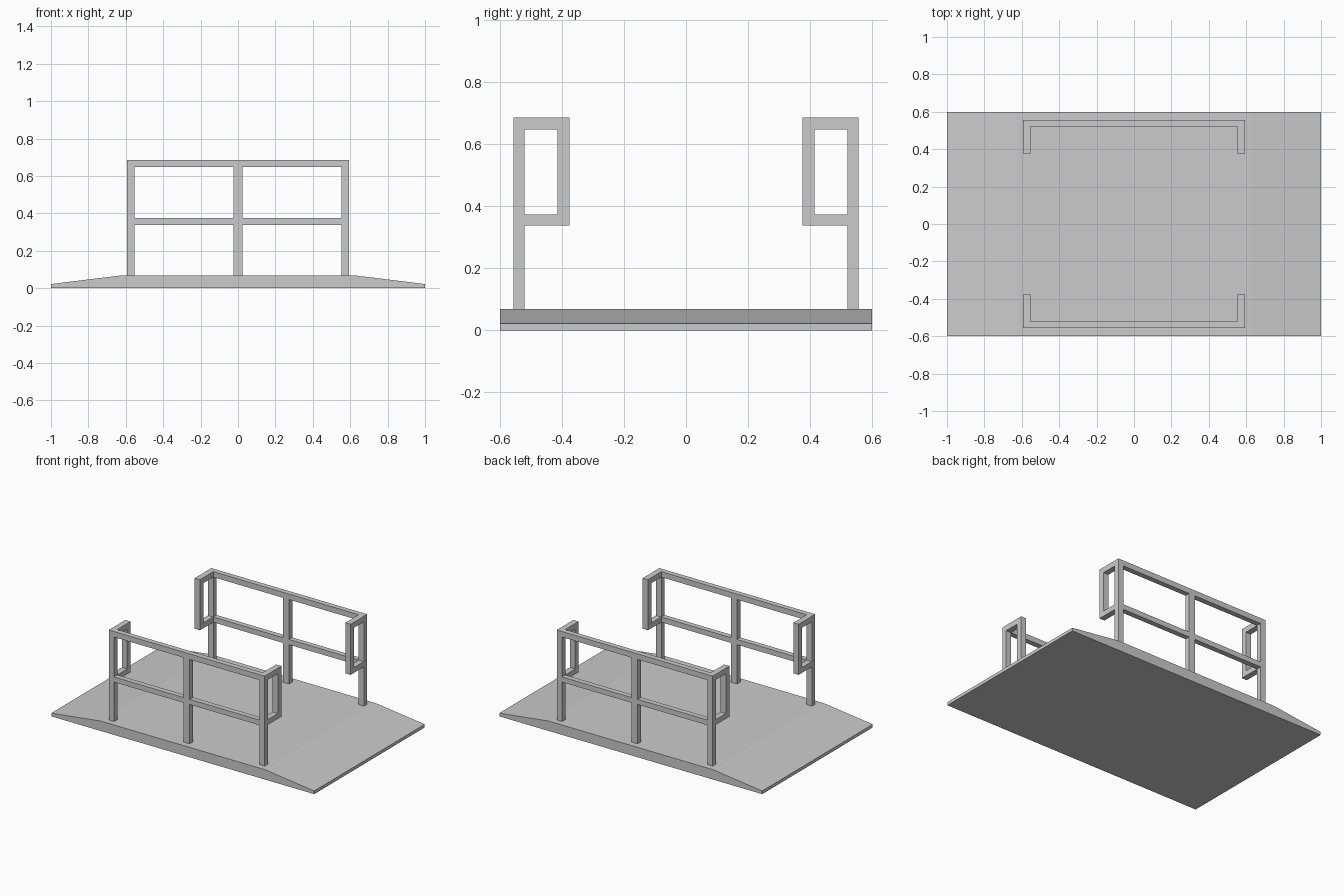
import bpy, bmesh

if "Cube" in bpy.data.objects:
    bpy.data.objects.remove(bpy.data.objects["Cube"])

DECK_Z, TOP = 0.068, 0.686
T = 0.038                      # bar thickness
X_OUT, X_IN = 0.593, 0.553     # end post faces
Y_OUT, Y_IN = 0.557, 0.521     # railing faces
Y_END = 0.376                  # inner tip of the return loops
MID_LO, MID_HI = 0.338, 0.374  # middle rail


def finish(name, bm):
    bmesh.ops.recalc_face_normals(bm, faces=bm.faces)
    me = bpy.data.meshes.new(name)
    bm.to_mesh(me)
    bm.free()
    ob = bpy.data.objects.new(name, me)
    bpy.context.collection.objects.link(ob)
    return ob


def box(name, x, y, z):
    x, y, z = sorted(x), sorted(y), sorted(z)
    bm = bmesh.new()
    bmesh.ops.create_cube(bm, size=1)
    for v in bm.verts:
        v.co = [r[0] + (c + 0.5) * (r[1] - r[0]) for r, c in zip((x, y, z), v.co)]
    return finish(name, bm)


# Ramped deck: side profile extruded across the width
profile = [(-1, 0), (1, 0), (1, 0.022), (0.625, DECK_Z), (-0.625, DECK_Z), (-1, 0.022)]
bm = bmesh.new()
face = bm.faces.new([bm.verts.new((x, -0.6, z)) for x, z in profile])
ext = bmesh.ops.extrude_face_region(bm, geom=[face])
bmesh.ops.translate(bm, vec=(0, 1.2, 0),
                    verts=[g for g in ext["geom"] if isinstance(g, bmesh.types.BMVert)])
finish("ramp_deck", bm)

# Two railings, front and back
for s, side in ((-1, "front"), (1, "back")):
    depth = (s * Y_IN, s * Y_OUT)
    box(side + "_top_rail", (-X_OUT, X_OUT), depth, (TOP - T, TOP))
    box(side + "_middle_post", (-0.023, 0.023), depth, (DECK_Z, TOP - T))
    for e, end in ((-1, "left"), (1, "right")):
        name = side + "_" + end
        across = (e * X_IN, e * X_OUT)
        box(name + "_post", across, depth, (DECK_Z, TOP - T))
        box(name + "_middle_rail", (e * 0.023, e * X_IN), depth, (MID_LO, MID_HI))
        # Return loop turned inwards at the end of the railing
        reach = (s * Y_END, s * Y_IN)
        box(name + "_loop_top", across, reach, (TOP - T, TOP))
        box(name + "_loop_bottom", across, reach, (MID_LO, MID_HI))
        box(name + "_loop_upright", across, (s * Y_END, s * (Y_END + T)), (MID_HI, TOP - T))
